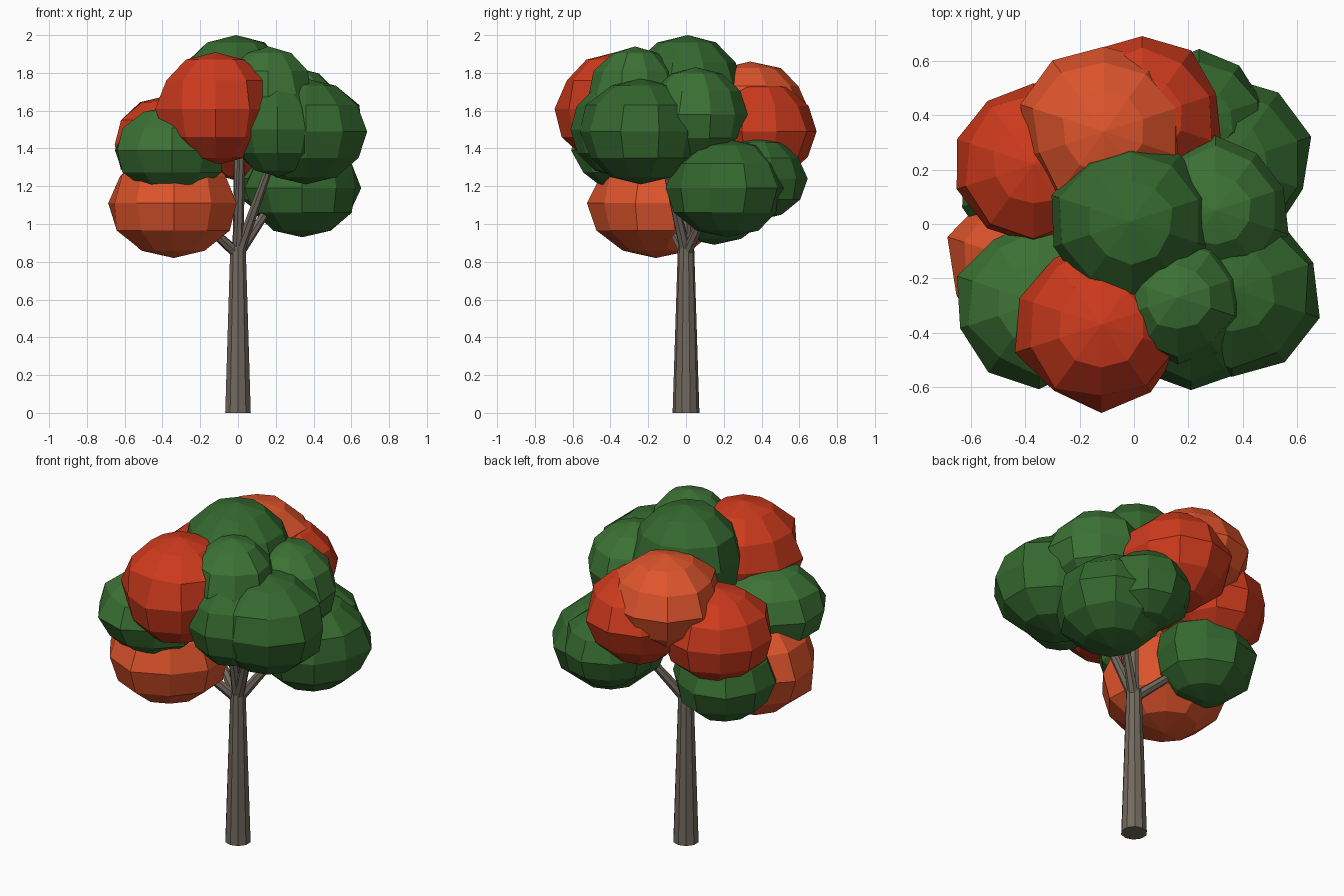
import bpy, bmesh, random
from mathutils import Vector

if "Cube" in bpy.data.objects:
    bpy.data.objects.remove(bpy.data.objects["Cube"])

random.seed(4)


def material(name, rgb):
    m = bpy.data.materials.new(name)
    m.diffuse_color = (*rgb, 1)
    m.use_nodes = True
    m.node_tree.nodes["Principled BSDF"].inputs["Base Color"].default_value = m.diffuse_color
    return m


BARK = material("bark", (0.17, 0.14, 0.11))
COLOURS = {
    "green": material("leaf_green", (0.035, 0.14, 0.028)),
    "light": material("leaf_light_green", (0.045, 0.17, 0.035)),
    "red": material("leaf_red", (0.62, 0.043, 0.012)),
    "orange": material("leaf_orange", (0.74, 0.09, 0.025)),
}


def finish(bm, name, mat):
    me = bpy.data.meshes.new(name)
    bm.to_mesh(me)
    bm.free()
    me.materials.append(mat)
    ob = bpy.data.objects.new(name, me)
    bpy.context.collection.objects.link(ob)
    return ob


def limb(name, a, b, r1, r2, sides):
    """Tapered straight limb from a to b."""
    a, b = Vector(a), Vector(b)
    bm = bmesh.new()
    bmesh.ops.create_cone(bm, cap_ends=True, segments=sides, radius1=r1,
                          radius2=r2, depth=(b - a).length)
    ob = finish(bm, name, BARK)
    ob.location = (a + b) / 2
    ob.rotation_euler = (b - a).to_track_quat('Z', 'Y').to_euler()


def leaf_clump(name, centre, r, h, mat):
    """Low-poly ball with slightly uneven, flat faces."""
    bm = bmesh.new()
    bmesh.ops.create_uvsphere(bm, u_segments=10, v_segments=6, radius=1)
    for v in bm.verts:
        pole = abs(v.co.z) > 0.99
        k = 1 if pole else random.uniform(0.95, 1.07)
        v.co = Vector((v.co.x * r * k, v.co.y * r * k, v.co.z * h))
    ob = finish(bm, name, mat)
    ob.location = centre


# Leaf clumps: centre, horizontal radius, half height, colour
clumps = [
    ((-0.01, 0.01, 1.71), 0.305, 0.29, "green"),     # crown
    ((-0.12, -0.37, 1.61), 0.315, 0.30, "red"),      # upper front
    ((-0.34, -0.16, 1.11), 0.345, 0.29, "orange"),   # lower front left
    ((-0.35, -0.29, 1.39), 0.30, 0.235, "light"),    # front left
    ((-0.37, 0.22, 1.42), 0.30, 0.26, "red"),        # back left
    ((-0.11, 0.34, 1.60), 0.305, 0.26, "orange"),    # upper back
    ((0.03, 0.39, 1.49), 0.29, 0.27, "red"),         # back
    ((0.36, -0.24, 1.49), 0.32, 0.28, "green"),      # right
    ((0.34, 0.22, 1.19), 0.31, 0.26, "green"),       # lower right
    ((-0.36, 0.15, 1.13), 0.28, 0.24, "green"),      # lower back left
    ((0.24, 0.38, 1.24), 0.25, 0.22, "green"),       # lower back right
    ((0.30, 0.05, 1.58), 0.265, 0.25, "light"),      # upper right
    ((0.16, -0.27, 1.68), 0.24, 0.26, "light"),      # upper front right
    ((0.21, -0.36, 1.50), 0.245, 0.25, "green"),     # front right
]
for i, (c, r, h, col) in enumerate(clumps):
    leaf_clump(f"leaf_clump_{i + 1}", c, r, h, COLOURS[col])

# Trunk
limb("trunk", (0, 0, 0), (0, 0, 0.88), 0.071, 0.043, 10)

# Branches spreading from the top of the trunk into the clumps
fork = (0, 0, 0.84)
tips = [(0, 0, 1.65), (-0.30, -0.15, 1.11), (0.24, 0.17, 1.2),
        (-0.30, 0.13, 1.11), (0.22, -0.14, 1.45), (0.02, -0.15, 1.5)]
for i, tip in enumerate(tips):
    limb(f"branch_{i + 1}", fork, tip, 0.03, 0.018, 7)
